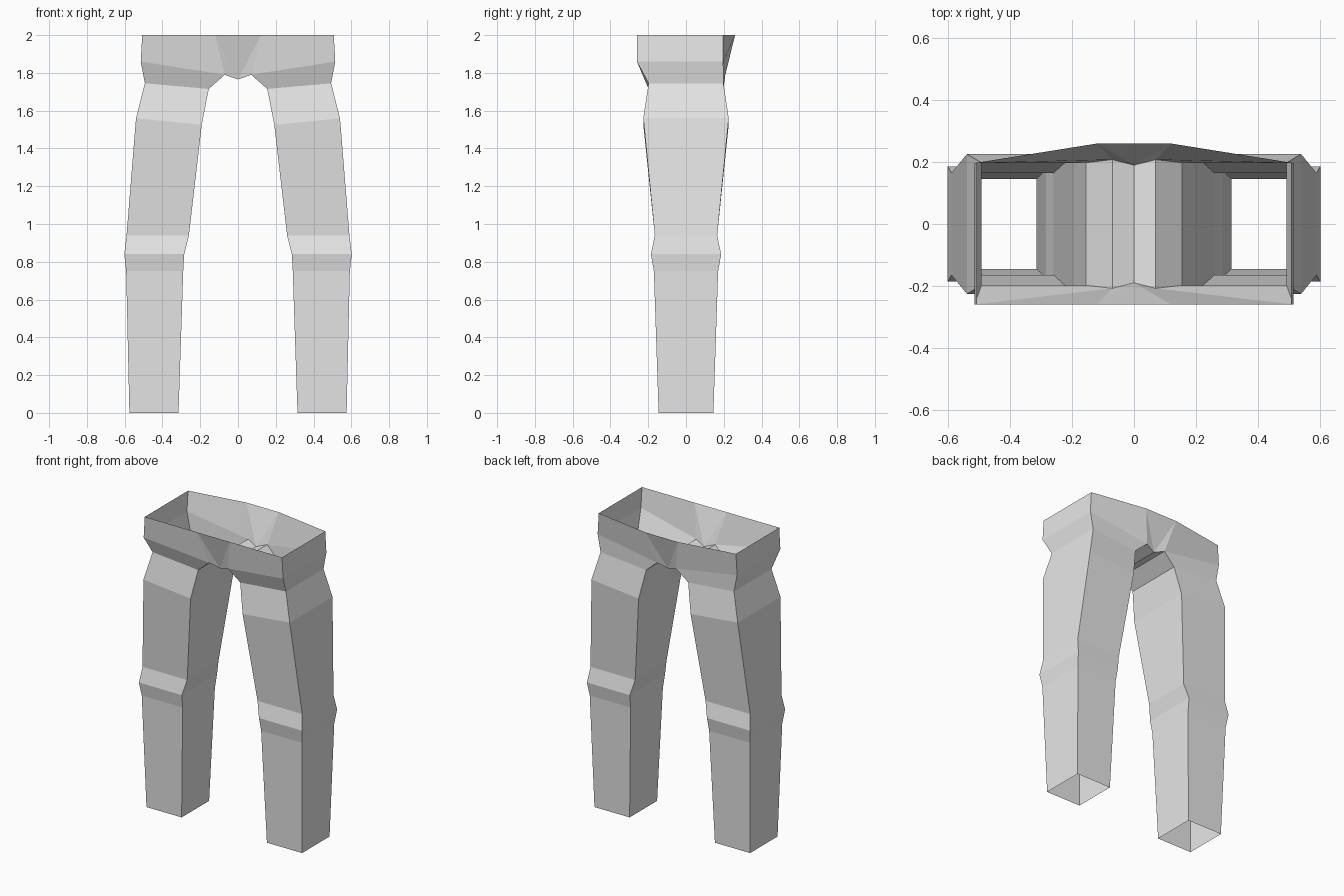
import bpy
import bmesh

if "Cube" in bpy.data.objects:
    bpy.data.objects.remove(bpy.data.objects["Cube"])

fabric = bpy.data.materials.new("light grey fabric")
fabric.diffuse_color = (0.8, 0.8, 0.8, 1)
fabric.use_nodes = True
fabric.node_tree.nodes["Principled BSDF"].inputs["Base Color"].default_value = fabric.diffuse_color


def make_mirrored(name, faces):
    """Weld polygons into an open shell, then mirror it across x = 0."""
    bm = bmesh.new()
    for pts in faces:
        bm.faces.new([bm.verts.new(p) for p in pts])
    bmesh.ops.remove_doubles(bm, verts=bm.verts[:], dist=0.0005)
    bmesh.ops.recalc_face_normals(bm, faces=bm.faces[:])
    mesh = bpy.data.meshes.new(name)
    bm.to_mesh(mesh)
    bm.free()
    mesh.materials.append(fabric)
    obj = bpy.data.objects.new(name, mesh)
    bpy.context.collection.objects.link(obj)
    mirror = obj.modifiers.new("mirror", 'MIRROR')
    mirror.use_clip = True
    mirror.merge_threshold = 0.0005


# Trouser leg: outer x, outer z, inner x, inner z, half depth
sections = [
    (0.575, 0.0, 0.315, 0.0, 0.145),
    (0.592, 0.75, 0.29, 0.75, 0.17),
    (0.602, 0.84, 0.285, 0.84, 0.186),
    (0.59, 0.94, 0.26, 0.94, 0.165),
    (0.54, 1.56, 0.192, 1.525, 0.226),
    (0.493, 1.745, 0.155, 1.715, 0.198),
]
rings = [[(xo, -d, zo), (xo, d, zo), (xi, d, zi), (xi, -d, zi)]
         for xo, zo, xi, zi, d in sections]
leg = []
for low, high in zip(rings, rings[1:]):
    for i in range(4):
        j = (i + 1) % 4
        leg.append([low[i], low[j], high[j], high[i]])
make_mirrored("trouser_legs", leg)


# Hips: one panel each for front and back, sharing the same layout
def hip_points(s, corner_y):
    return {
        "waist_mid": (0, s * 0.26, 2.0),
        "waist_in": (0.12, s * 0.26, 2.0),
        "waist_out": (0.507, s * corner_y, 2.0),
        "belt": (0.515, s * corner_y, 1.86),
        "leg_out": (0.493, s * 0.198, 1.745),
        "leg_in": (0.155, s * 0.198, 1.715),
        "groin": (0.07, s * 0.208, 1.79),
        "crotch": (0, s * 0.19, 1.765),
    }


front = hip_points(-1, 0.26)
back = hip_points(1, 0.197)
panels = [
    ("waist_mid", "waist_in", "crotch"),
    ("waist_in", "groin", "crotch"),
    ("waist_in", "waist_out", "belt", "groin"),
    ("belt", "leg_out", "leg_in", "groin"),
]
hips = [[p[k] for k in keys] for p in (front, back) for keys in panels]
# Side strips and the crotch gusset join the front to the back
for a, b in [("waist_out", "belt"), ("belt", "leg_out"),
             ("leg_in", "groin"), ("groin", "crotch")]:
    hips.append([front[a], front[b], back[b], back[a]])
make_mirrored("hips", hips)
